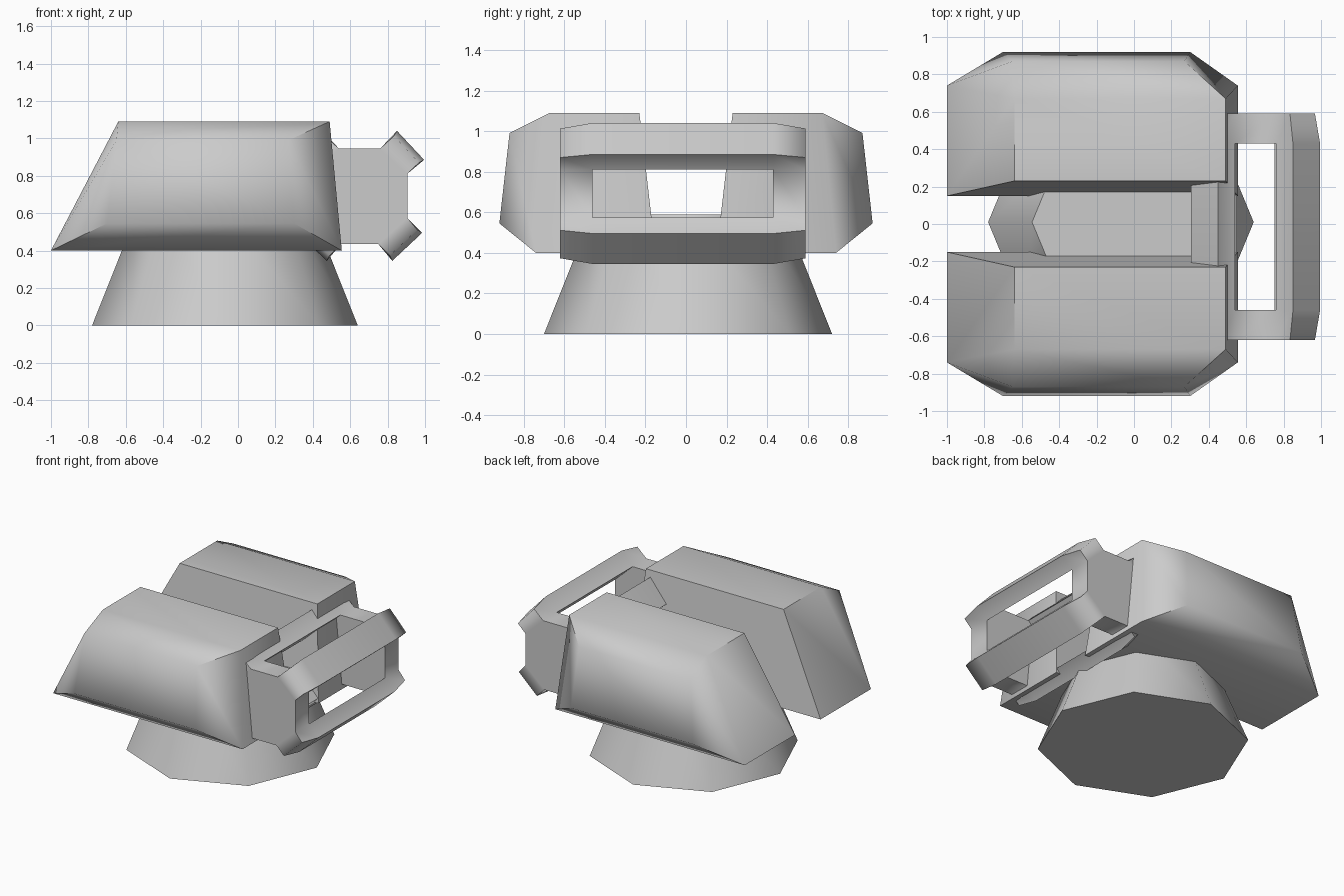
import bpy
import bmesh

cube = bpy.data.objects.get("Cube")
if cube:
    bpy.data.objects.remove(cube, do_unlink=True)

grey = bpy.data.materials.new("light grey")
grey.use_nodes = True
COLOUR = (0.6, 0.6, 0.6, 1)
grey.diffuse_color = COLOUR
grey.node_tree.nodes["Principled BSDF"].inputs["Base Color"].default_value = COLOUR


def finish(bm, name, degrees):
    """Turn a bmesh into a smooth-shaded grey object."""
    bmesh.ops.recalc_face_normals(bm, faces=bm.faces[:])
    mesh = bpy.data.meshes.new(name)
    bm.to_mesh(mesh)
    bm.free()
    mesh.materials.append(grey)
    obj = bpy.data.objects.new(name, mesh)
    bpy.context.collection.objects.link(obj)
    bpy.ops.object.select_all(action="DESELECT")
    obj.select_set(True)
    bpy.context.view_layer.objects.active = obj
    bpy.ops.object.shade_smooth_by_angle(angle=degrees * 3.14159 / 180)
    return obj


# Base: eight-sided tapered pedestal
HEIGHT = 0.59
bm = bmesh.new()
bmesh.ops.create_cone(bm, cap_ends=True, segments=8, radius1=0.71,
                      radius2=0.475, depth=HEIGHT)
bmesh.ops.translate(bm, verts=bm.verts[:], vec=(-0.07, 0.01, HEIGHT / 2))
finish(bm, "pedestal", 60)

# Pods: pairs of points along x (back x, front x, y, z), mirrored in y
POD_EDGES = [
    (-1.0, 0.555, 0.15, 0.40),   # inner bottom
    (-1.0, 0.555, 0.74, 0.40),   # outer bottom
    (-0.70, 0.30, 0.92, 0.545),  # lower outer chamfer
    (-0.65, 0.27, 0.87, 0.99),   # upper outer chamfer
    (-0.64, 0.49, 0.67, 1.09),   # outer top
    (-0.64, 0.49, 0.23, 1.09),   # inner top
]


def pod(name, side):
    bm = bmesh.new()
    for x0, x1, y, z in POD_EDGES:
        bm.verts.new((x0, side * y, z))
        bm.verts.new((x1, side * y, z))
    bmesh.ops.convex_hull(bm, input=bm.verts[:])
    bmesh.ops.dissolve_limit(bm, angle_limit=0.02, verts=bm.verts[:],
                             edges=bm.edges[:])
    finish(bm, name, 60)


pod("right_pod", -1)
pod("left_pod", 1)

# Cage: solid end plates joined by four diagonal bars
CX, CZ = 0.65, 0.695
UPPER = [(0.11, 0.25), (0.20, 0.345), (0.345, 0.19), (0.255, 0.115)]
LOWER = [(0.255, -0.12), (0.335, -0.20), (0.175, -0.35), (0.10, -0.26)]
half = UPPER + LOWER
profile = half + [(-x, z) for x, z in reversed(half)]
N = len(profile)

bm = bmesh.new()
rings = []
for y, tip_scale in ((-0.62, 0.92), (-0.46, 1), (0.43, 1), (0.59, 0.92)):
    ring = []
    for i, (x, z) in enumerate(profile):
        s = tip_scale if i % 4 in (1, 2) else 1
        ring.append(bm.verts.new((CX + x * s, y, CZ + z * s)))
    rings.append(ring)


def bridge(a, b, i, j):
    bm.faces.new((a[i], a[j], b[j], b[i]))


for a, b in ((0, 1), (2, 3)):            # rims of the end plates
    for i in range(N):
        bridge(rings[a], rings[b], i, (i + 1) % N)
for k in range(0, N, 4):                 # four bars
    for i in range(4):
        bridge(rings[1], rings[2], k + i, k + (i + 1) % 4)
for ring in (rings[0], rings[3]):        # outer caps: tips and centre
    for k in range(0, N, 4):
        bm.faces.new(ring[k:k + 4])
for ring in rings:                       # centre panels, inside and out
    bm.faces.new([v for i, v in enumerate(ring) if i % 4 in (0, 3)])
finish(bm, "cage", 80)
